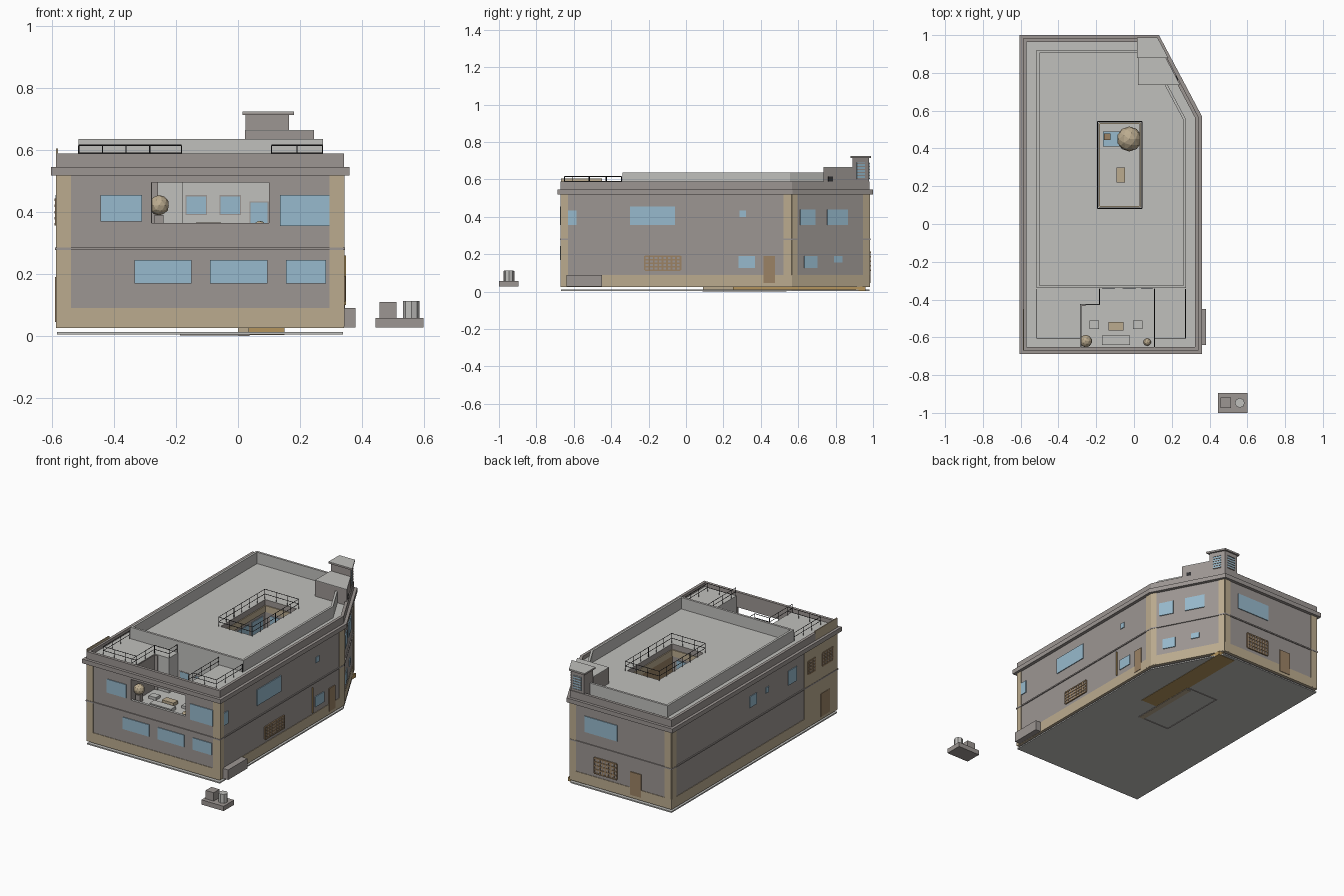
import bpy, bmesh, math
from mathutils import Vector

if "Cube" in bpy.data.objects:
    bpy.data.objects.remove(bpy.data.objects["Cube"])


def material(name, rgb):
    m = bpy.data.materials.new(name)
    m.diffuse_color = (*rgb, 1)
    m.use_nodes = True
    m.node_tree.nodes["Principled BSDF"].inputs["Base Color"].default_value = m.diffuse_color
    return m


WALL = material("warm_grey", (0.335, 0.305, 0.29))
LIGHT = material("light_grey", (0.53, 0.525, 0.505))
TAN = material("tan", (0.50, 0.41, 0.275))
GLASS = material("blue_glass", (0.31, 0.49, 0.61))
BROWN = material("brown_wood", (0.33, 0.225, 0.13))
OCHRE = material("ochre", (0.46, 0.30, 0.11))
BLACK = material("dark_metal", (0.03, 0.03, 0.032))


def finish(name, bm, mat):
    bmesh.ops.recalc_face_normals(bm, faces=bm.faces[:])
    me = bpy.data.meshes.new(name)
    bm.to_mesh(me)
    bm.free()
    ob = bpy.data.objects.new(name, me)
    bpy.context.collection.objects.link(ob)
    me.materials.append(mat)
    return ob


def offset(pts, d):
    """Grow (d > 0) or shrink a convex anticlockwise outline."""
    out, n = [], len(pts)
    for i in range(n):
        a, b, c = (Vector(pts[(i + k) % n]) for k in (-1, 0, 1))
        u, v = (b - a).normalized(), (c - b).normalized()
        n1, n2 = Vector((u.y, -u.x)), Vector((v.y, -v.x))
        out.append(tuple(b + (n1 + n2) * d / (1 + n1.dot(n2))))
    return out


def prism(name, pts, z0, z1, mat):
    bm = bmesh.new()
    lo = [bm.verts.new((x, y, z0)) for x, y in pts]
    hi = [bm.verts.new((x, y, z1)) for x, y in pts]
    bm.faces.new(lo)
    bm.faces.new(hi)
    for i in range(len(pts)):
        j = (i + 1) % len(pts)
        bm.faces.new((lo[i], lo[j], hi[j], hi[i]))
    return finish(name, bm, mat)


def ring(name, pts, out, inn, z0, z1, mat):
    bm = bmesh.new()
    loops = [[bm.verts.new((x, y, z)) for x, y in offset(pts, d)]
             for d, z in ((out, z0), (out, z1), (inn, z1), (inn, z0))]
    for k in range(4):
        a, b = loops[k], loops[(k + 1) % 4]
        for i in range(len(pts)):
            j = (i + 1) % len(pts)
            bm.faces.new((a[i], a[j], b[j], b[i]))
    return finish(name, bm, mat)


def rect(x0, x1, y0, y1):
    return [(x0, y0), (x1, y0), (x1, y1), (x0, y1)]


def box(name, x0, x1, y0, y1, z0, z1, mat):
    return prism(name, rect(x0, x1, y0, y1), z0, z1, mat)


def panel(name, a, b, z0, z1, mat, t=0.005):
    """Thin plate on a wall from a to b, centred on the wall plane."""
    a, b = Vector(a), Vector(b)
    d = (b - a).normalized()
    n = Vector((d.y, -d.x)) * t
    return prism(name, [tuple(a + n), tuple(b + n), tuple(b - n), tuple(a - n)], z0, z1, mat)


def grille(a, b, z0, z1, cols=8, rows=4):
    a, b = Vector(a), Vector(b)
    d = (b - a) * 0.2 / cols
    panel("grille_back", a, b, z0, z1, WALL, 0.0045)
    for i in range(cols + 1):
        p = a.lerp(b, i / cols)
        panel("grille_bar", p - d, p + d, z0, z1, BROWN, 0.007)
    for i in range(rows + 1):
        z = z0 + (z1 - z0) * i / rows
        panel("grille_rail", a, b, z - 0.004, z + 0.004, BROWN, 0.008)


def railing(name, pts, z0, z1, closed=False):
    cu = bpy.data.curves.new(name, "CURVE")
    cu.dimensions = "3D"
    cu.bevel_depth, cu.bevel_resolution = 0.002, 0
    ps = [Vector(p) for p in pts] + ([Vector(pts[0])] if closed else [])

    def line(a, b, za, zb):
        s = cu.splines.new("POLY")
        s.points.add(1)
        s.points[0].co, s.points[1].co = (*a, za, 1), (*b, zb, 1)
    for a, b in zip(ps, ps[1:]):
        for z in (z1, (z0 + z1) / 2):
            line(a, b, z, z)
        n = max(1, round((b - a).length / 0.075))
        for i in range(n + 1):
            p = a.lerp(b, i / n)
            line(p, p, z0, z1)
    ob = bpy.data.objects.new(name, cu)
    cu.materials.append(BLACK)
    bpy.context.collection.objects.link(ob)


def ball(name, x, y, z, r):
    bm = bmesh.new()
    bmesh.ops.create_icosphere(bm, subdivisions=2, radius=r)
    bmesh.ops.translate(bm, verts=bm.verts[:], vec=(x, y, z))
    return finish(name, bm, TAN)


# Main body with courtyard, patio and patio opening cut out
OUT = [(-.585, -.668), (.34, -.668), (.34, .565), (.12, .98), (-.585, .98)]
PATIO = [(-.28, -.652), (.105, -.652), (.105, -.34), (-.18, -.34), (-.18, -.43), (-.28, -.43)]
COURT = rect(-.185, .035, .09, .535)
body = prism("building_body", OUT, .027, .565, WALL)
body.data.materials.append(LIGHT)
cutters = [prism("patio_cutter", PATIO, .345, .8, WALL),
           box("opening_cutter", -.28, .1, -.75, -.64, .365, .495, WALL),
           prism("courtyard_cutter", COURT, .035, .8, WALL)]
for c in cutters:
    m = body.modifiers.new("cut", "BOOLEAN")
    m.operation, m.solver, m.object = "DIFFERENCE", "EXACT", c
dg = bpy.context.evaluated_depsgraph_get()
mesh = bpy.data.meshes.new_from_object(body.evaluated_get(dg))
body.modifiers.clear()
body.data = mesh
for c in cutters:
    bpy.data.objects.remove(c)
for p in mesh.polygons:
    c = p.center
    in_patio = -.27 < c.x < .11 and -.6 < c.y < -.33 and c.z > .34
    p.material_index = int(p.normal.z > .5 or in_patio)

# Bands around the walls
prism("ground_slab", OUT, .004, .012, LIGHT)
ring("base_band", OUT, .003, -.01, .026, .09, TAN)
ring("string_course", OUT, .006, -.01, .277, .285, WALL)
ring("cornice", OUT, .02, -.01, .518, .545, WALL)
ring("roof_rim", OUT, .002, -.016, .545, .59, WALL)

# Raised roof parapet
PAR = [(-.515, -.34), (.275, -.34), (.275, .555), (.08, .92), (-.515, .92)]
ring("roof_parapet", PAR, 0, -.014, .56, .637, LIGHT)

# Stair box and tower
STAIR = [(.022, .735), (.245, .735), (.163, .89), (.022, .89)]
prism("stair_box", STAIR, .56, .662, WALL)
prism("stair_box_roof", STAIR, .662, .666, LIGHT)
TOWER = [(.025, .89), (.165, .89), (.118, .978), (.025, .978)]
prism("tower", TOWER, .56, .715, WALL)
ring("tower_cap", TOWER, .01, -.03, .714, .722, WALL)
prism("tower_cap_top", offset(TOWER, .01), .72, .725, LIGHT)
for a, b in (((.153, .912), (.13, .955)), ((.1, .978), (.045, .978))):
    panel("tower_window", a, b, .605, .69, GLASS, .003)
    for i in range(6):
        panel("tower_louvre", a, b, .603 + i * .016, .608 + i * .016, WALL, .006)
panel("stair_vent", (.232, .76), (.219, .785), .575, .615, BLACK, .003)


# Point makers for each outer wall
def front(x): return (x, -.668)
def east(y): return (.34, y)
def slant(y): return (.34 - .22 * (y - .565) / .415, y)
def back(x): return (x, .98)
def west(y): return (-.585, y)


# Corner pilasters
for f, a, b in ((front, -.585, -.54), (front, .295, .34), (east, -.668, -.63), (east, .52, .565),
                (slant, .565, .595), (slant, .945, .98), (back, .12, .08), (back, -.54, -.585),
                (west, .98, .935)):
    panel("pilaster", f(a), f(b), .03, .518, TAN, .004)
panel("west_tan_wall", west(-.34), west(-.668), .03, .518, TAN, .004)
panel("west_roof_screen", west(-.45), west(-.668), .545, .605, TAN, .003)

# Windows
for f, a, b, z0, z1 in (
        (front, -.445, -.31, .37, .455), (front, .135, .295, .355, .455),
        (front, -.335, -.15, .17, .245), (front, -.09, .095, .17, .245), (front, .155, .285, .17, .245),
        (east, -.63, -.585, .355, .435), (east, -.3, -.06, .355, .455), (east, .285, .32, .4, .435),
        (east, .28, .37, .125, .19), (slant, .61, .69, .355, .44), (slant, .755, .865, .355, .44),
        (slant, .63, .7, .125, .19), (slant, .79, .835, .155, .19), (back, .02, -.21, .355, .455),
        (west, .205, .135, .37, .44), (west, .045, .015, .4, .435), (west, -.18, -.265, .365, .455)):
    panel("window", f(a), f(b), z0, z1, GLASS)

# Grilles and doors
grille(east(-.22), east(-.03), .115, .19)
grille(back(-.05), back(-.205), .115, .21)
grille(west(-.375), west(-.445), .36, .44, 4)
grille(west(-.52), west(-.62), .36, .44, 4)
for f, a, b in ((east, .415, .475), (back, -.3, -.375), (west, -.5, -.59)):
    panel("door", f(a), f(b), .045, .19, BROWN, .006)
box("blade_sign", .34, .349, .25, .252, .1, .26, OCHRE)
box("side_planter", .34, .38, -.64, -.45, .027, .09, WALL)

# Patio windows, door and furniture
for a, b, z0, z1 in ((-.17, -.1, .39, .455), (-.06, .01, .39, .455), (.037, .1, .345, .435)):
    panel("patio_frame", (a, -.34), (b, -.34), z0, z1, WALL, .002)
    panel("patio_window", (a + .004, -.34), (b - .004, -.34), z0 + .004, z1 - .004, GLASS, .003)
box("patio_corner_post", -.28, -.258, -.435, -.429, .345, .56, WALL)
panel("patio_side_wall", (-.28, -.43), (-.28, -.652), .345, .56, WALL, .002)
box("patio_bench", -.17, -.02, -.64, -.59, .345, .365, LIGHT)
box("patio_table", -.135, -.055, -.565, -.52, .345, .366, TAN)
for x in (-.21, .02):
    box("patio_chair", x - .025, x + .025, -.555, -.51, .345, .362, LIGHT)
ball("patio_bush", -.255, -.62, .422, .033)
box("bush_pot", -.27, -.24, -.635, -.605, .345, .39, WALL)
ball("small_bush", .07, -.625, .352, .02)

# Courtyard interior: brown east side, glass on the others
x0, x1, y0, y1 = -.185, .035, .09, .535
panel("court_wood_wall", (x1, y1), (x1, y0), .04, .5, BROWN, .003)
for z in (.3, .06):
    for i in range(3):
        a, b = y0 + .03 + i * .14, y0 + .14 + i * .14
        panel("court_window", (x0, a), (x0, b), z, z + .17, GLASS, .004)
    for y in (y0, y1):
        panel("court_window", (-.15, y), (0, y), z, z + .17, GLASS, .004)
ring("court_upper_trim", COURT, .004, -.006, .49, .53, TAN)
ring("court_floor_trim", COURT, .004, -.006, .255, .285, BROWN)
box("court_deck", -.17, .03, .19, .33, .035, .042, LIGHT)
box("court_table", -.092, -.048, .22, .3, .042, .07, TAN)
box("court_pool", -.165, -.07, .41, .49, .035, .045, GLASS)
box("court_stool", -.16, -.125, .445, .48, .045, .07, BROWN)
ball("court_tree", -.025, .45, .3, .066)
box("tree_trunk", -.032, -.018, .443, .457, .035, .26, BROWN)

# Floor strips under the building
box("passage_strip", .03, .15, .25, .96, .002, .027, OCHRE)
box("court_strip", .0, .035, .09, .52, 0, .026, TAN)
ring("court_footing", COURT, .003, -.003, .001, .005, WALL)

# Railings
railing("court_railing", offset(COURT, .008), .565, .625, True)
railing("left_deck_railing", [(-.515, -.345), (-.515, -.605), (-.285, -.605), (-.285, -.425),
                              (-.183, -.425), (-.183, -.345)], .565, .616)
railing("left_patio_railing", [(-.285, -.605), (-.285, -.65)], .565, .616)
railing("right_deck_railing", [(.108, -.345), (.108, -.605), (.273, -.605), (.273, -.345)], .565, .616)
railing("right_patio_railing", [(.108, -.605), (.108, -.65)], .565, .616)

# Separate plinth with a box and a drum
box("plinth", .445, .6, -1, -.895, .027, .057, WALL)
box("plinth_box", .457, .513, -.975, -.918, .057, .11, WALL)
prism("plinth_drum", [(.56 + .026 * math.cos(i * math.pi / 4), -.947 + .026 * math.sin(i * math.pi / 4))
                      for i in range(8)], .057, .113, LIGHT)
